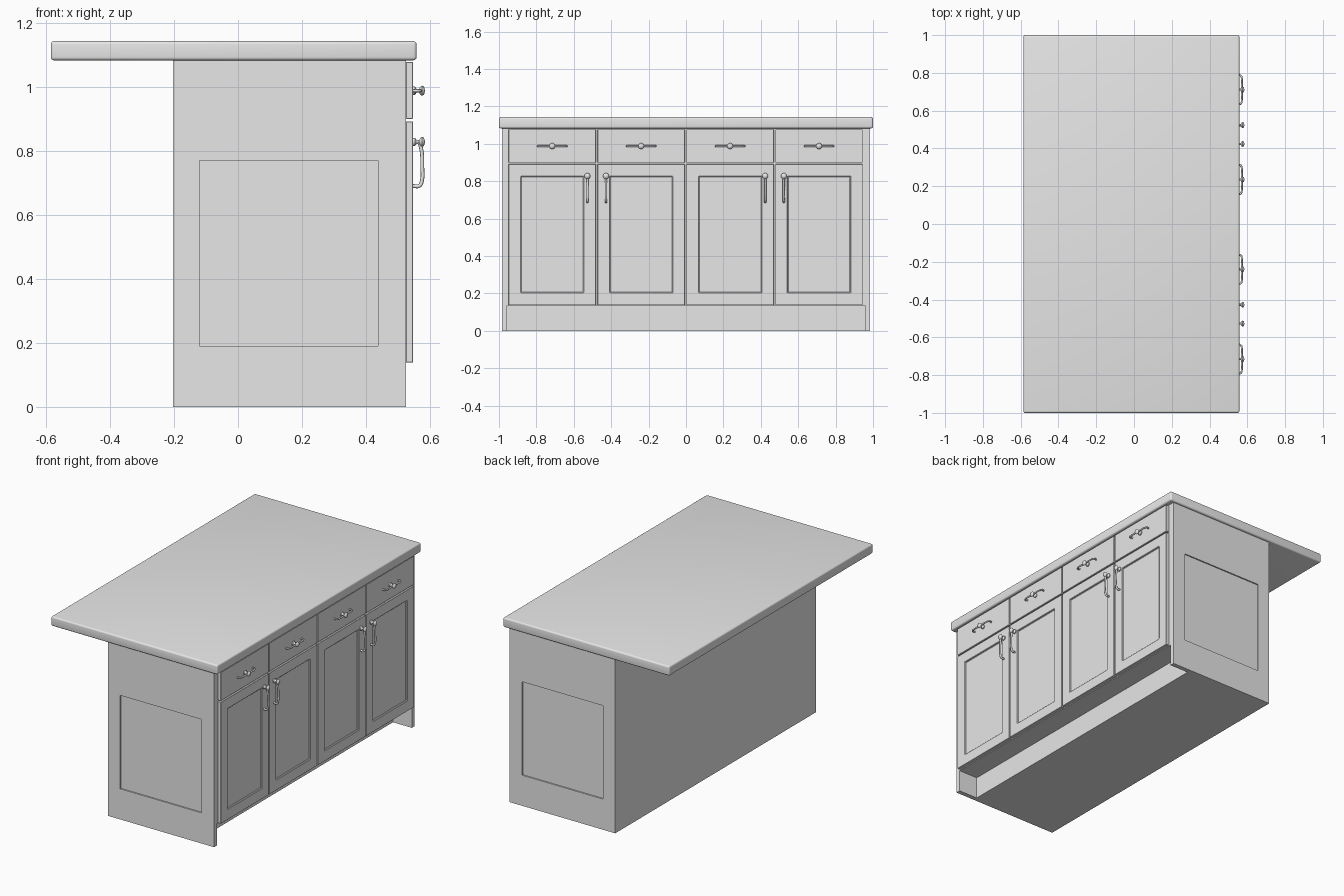
import bpy, bmesh, math
from mathutils import Vector, Matrix

if "Cube" in bpy.data.objects:
    bpy.data.objects.remove(bpy.data.objects["Cube"], do_unlink=True)

GREY = (0.8, 0.8, 0.8, 1)
paint = bpy.data.materials.new("plain_grey")
paint.use_nodes = True
paint.diffuse_color = GREY
paint.node_tree.nodes["Principled BSDF"].inputs["Base Color"].default_value = GREY


def add_object(name, data):
    obj = bpy.data.objects.new(name, data)
    data.materials.append(paint)
    bpy.context.collection.objects.link(obj)
    return obj


def activate(obj):
    bpy.ops.object.select_all(action='DESELECT')
    obj.select_set(True)
    bpy.context.view_layer.objects.active = obj


def mesh_object(name, bm):
    bmesh.ops.recalc_face_normals(bm, faces=bm.faces)
    mesh = bpy.data.meshes.new(name)
    bm.to_mesh(mesh)
    bm.free()
    return add_object(name, mesh)


def box_bmesh(low, high):
    low, high = Vector(low), Vector(high)
    bm = bmesh.new()
    bmesh.ops.create_cube(bm, size=1, matrix=Matrix.Translation((low + high) / 2)
                          @ Matrix.Diagonal((*(high - low), 1)))
    return bm


def box(name, low, high):
    return mesh_object(name, box_bmesh(low, high))


def front_board(name, low, high, panel=False):
    """Door or drawer front, optionally with a recessed panel facing +x."""
    bm = box_bmesh(low, high)
    if panel:
        face = [f for f in bm.faces if f.normal.x > 0.9]
        bmesh.ops.inset_region(bm, faces=face, thickness=0.092)
        bmesh.ops.inset_region(bm, faces=face, thickness=0.004, depth=-0.008)
    obj = mesh_object(name, bm)
    bevel = obj.modifiers.new("soft_edge", 'BEVEL')
    bevel.width, bevel.segments = 0.0015, 1


def knob(name, y, z):
    """Turned post and button pointing along +x."""
    profile = [(0, 0), (0, 0.013), (0.006, 0.013), (0.011, 0.006), (0.019, 0.005),
               (0.022, 0.012), (0.028, 0.016), (0.034, 0.013), (0.038, 0)]
    bm = bmesh.new()
    verts = [bm.verts.new((FACE + x, y, z + r)) for x, r in profile]
    edges = [bm.edges.new(pair) for pair in zip(verts, verts[1:])]
    bmesh.ops.spin(bm, geom=verts + edges, cent=(0, y, z), axis=(1, 0, 0),
                   angle=math.tau, steps=16)
    bmesh.ops.remove_doubles(bm, verts=bm.verts, dist=0.0002)
    activate(mesh_object(name, bm))
    bpy.ops.object.shade_smooth_by_angle(angle=math.radians(50))


def rod(name, points, radius):
    """Smooth bent bar through the points."""
    curve = bpy.data.curves.new(name, 'CURVE')
    curve.dimensions = '3D'
    curve.bevel_depth, curve.bevel_resolution = radius, 2
    curve.resolution_u = 6
    curve.use_fill_caps = True
    spline = curve.splines.new('BEZIER')
    spline.bezier_points.add(len(points) - 1)
    for bp, p in zip(spline.bezier_points, points):
        bp.co = p
        bp.handle_left_type = bp.handle_right_type = 'AUTO'
    activate(add_object(name, curve))
    bpy.ops.object.convert(target='MESH')


BACK, CASE, FACE = -0.203, 0.525, 0.547
HALF, TOP = 0.984, 1.085

# Cabinet body with toe recess and a sunk panel at each end
cabinet = box("cabinet_body", (BACK, -HALF, 0), (CASE, HALF, TOP))
cutters = [((0.395, -0.956, -0.1), (0.7, 0.956, 0.135))]
for side in (-1, 1):
    ys = sorted((side * (HALF - 0.008), side * 1.1))
    cutters.append(((-0.12, ys[0], 0.19), (0.437, ys[1], 0.77)))
for low, high in cutters:
    cutter = box("cutter", low, high)
    cutter.hide_render = True
    activate(cabinet)
    cut = cabinet.modifiers.new("cut", 'BOOLEAN')
    cut.operation, cut.solver, cut.object = 'DIFFERENCE', 'EXACT', cutter
    bpy.ops.object.modifier_apply(modifier=cut.name)
    bpy.data.objects.remove(cutter, do_unlink=True)

# Overhanging worktop with rounded edges
worktop = box("worktop", (-0.585, -1, TOP - 0.002), (0.558, 1, 1.143))
round_edge = worktop.modifiers.new("round_edge", 'BEVEL')
round_edge.width, round_edge.segments = 0.01, 4
activate(worktop)
bpy.ops.object.modifier_apply(modifier="round_edge")
bpy.ops.object.shade_smooth_by_angle(angle=math.radians(40))

# Four columns of drawer over door
PITCH, WIDTH = 0.4755, 0.467
for i in range(4):
    y = (i - 1.5) * PITCH - 0.002
    low_y, high_y = y - WIDTH / 2, y + WIDTH / 2
    front_board(f"drawer_front_{i + 1}", (CASE, low_y, 0.9), (FACE, high_y, 1.078))
    front_board(f"door_{i + 1}", (CASE, low_y, 0.138), (FACE, high_y, 0.892), panel=True)

    # Drawer pull: bowed bar on a central knob
    z = 0.988
    knob(f"drawer_knob_{i + 1}", y, z)
    half_bar = [(0.0, 0.072), (0.01, 0.077), (0.02, 0.072), (0.024, 0.055), (0.024, 0.02)]
    bar = [(FACE + x, y - d, z) for x, d in half_bar]
    bar += [(FACE + x, y + d, z) for x, d in reversed(half_bar)]
    rod(f"drawer_pull_{i + 1}", bar, 0.005)

    # Door pull: bar hanging from a knob, curling back to the door
    meet = 1 if i % 2 == 0 else -1
    hy, hz = y + meet * 0.188, 0.828
    knob(f"door_knob_{i + 1}", hy, hz)
    drop = [(0.02, 0.0), (0.027, -0.03), (0.029, -0.08), (0.028, -0.12),
            (0.02, -0.137), (0.0, -0.138)]
    rod(f"door_pull_{i + 1}", [(FACE + x, hy, hz + dz) for x, dz in drop], 0.006)
